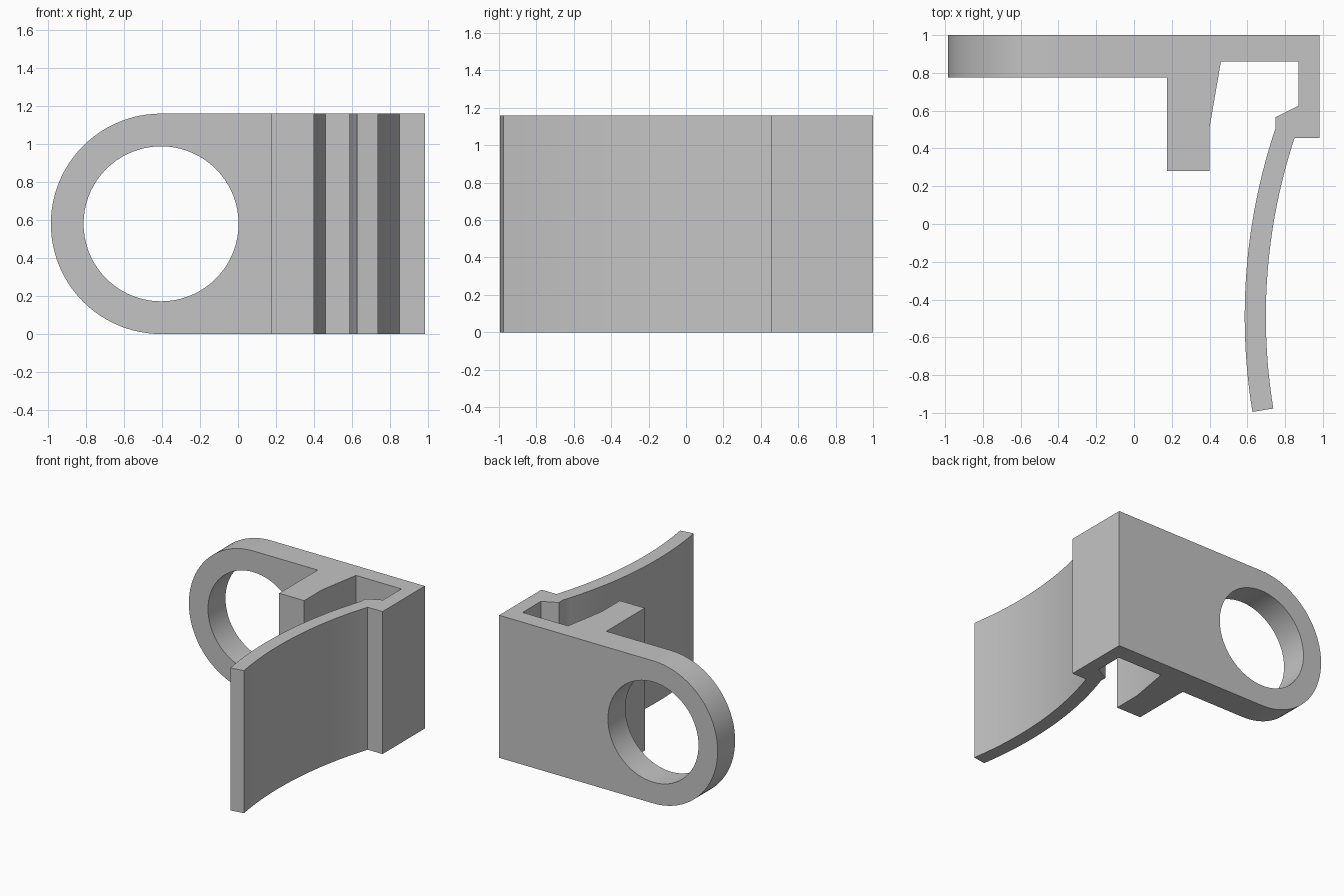
import bpy, bmesh
from math import sin, cos, pi, asin, radians
from mathutils import Vector

cube = bpy.data.objects.get("Cube")
if cube:
    bpy.data.objects.remove(cube)

HEIGHT = 1.16
RADIUS = HEIGHT / 2
EYE_X, HOLE_R = -0.405, 0.408
JOIN_X, PLATE_FRONT, BACK = 0.175, 0.775, 1.0
RIGHT = 0.983


def arc(cx, cy, r, start, end, steps):
    """Points along a circular arc, both ends included."""
    angles = [start + (end - start) * i / steps for i in range(steps + 1)]
    return [(cx + r * cos(a), cy + r * sin(a)) for a in angles]


def prism(bm, loops, place, low, high, open_side):
    """Extrude closed outlines; walls accepted by open_side are left out."""
    caps = [[], []]
    for loop in loops:
        rings = [[bm.verts.new(place(a, b, t)) for a, b in loop] for t in (low, high)]
        n = len(loop)
        for i in range(n):
            j = (i + 1) % n
            for ring, edges in zip(rings, caps):
                edges.append(bm.edges.new((ring[i], ring[j])))
            if not open_side(loop[i], loop[j]):
                bm.faces.new((rings[0][i], rings[0][j], rings[1][j], rings[1][i]))
    axis = Vector(place(0, 0, 1)) - Vector(place(0, 0, 0))
    for edges in caps:
        bmesh.ops.triangle_fill(bm, edges=edges, use_beauty=True, normal=axis)


bm = bmesh.new()

# Rounded mounting plate with a round hole, open where it meets the clip
outline = arc(EYE_X, RADIUS, RADIUS, pi / 2, 3 * pi / 2, 48)
outline += [(JOIN_X, 0), (JOIN_X, HEIGHT)]
hole = arc(EYE_X, RADIUS, HOLE_R, 0, 2 * pi, 72)[:-1]
prism(bm, [outline, hole], lambda x, z, y: (x, y, z), PLATE_FRONT, BACK,
      lambda p, q: p[0] == JOIN_X and q[0] == JOIN_X)

# Clip section: stop block, channel and curved spring arm
CX, CY, R_IN, R_OUT = 3.716, -0.49, 3.13, 3.018
tip = pi + 0.162
inner_arm = arc(CX, CY, R_IN, pi - asin((0.51 - CY) / R_IN), tip, 24)
outer_arm = arc(CX, CY, R_OUT, tip, pi - asin((0.455 - CY) / R_OUT), 24)
section = [(JOIN_X, BACK), (JOIN_X, PLATE_FRONT), (JOIN_X, 0.28), (0.40, 0.28),
           (0.40, 0.51), (0.46, 0.86), (0.87, 0.86), (0.87, 0.625), (0.75, 0.565)]
section += inner_arm + outer_arm + [(RIGHT, 0.455), (RIGHT, BACK)]
prism(bm, [section], lambda x, y, z: (x, y, z), 0, HEIGHT,
      lambda p, q: p == (JOIN_X, BACK) and q == (JOIN_X, PLATE_FRONT))

# Weld the two parts into one solid
bmesh.ops.remove_doubles(bm, verts=bm.verts, dist=0.0005)
bmesh.ops.recalc_face_normals(bm, faces=bm.faces)

mesh = bpy.data.meshes.new("clip_bracket")
bm.to_mesh(mesh)
bm.free()
mesh.shade_smooth()
mesh.set_sharp_from_angle(angle=radians(20))

# Plain grey material
grey = bpy.data.materials.new("plain grey")
grey.use_nodes = True
colour = (0.55, 0.55, 0.55, 1)
grey.diffuse_color = colour
grey.node_tree.nodes["Principled BSDF"].inputs["Base Color"].default_value = colour
mesh.materials.append(grey)

bracket = bpy.data.objects.new("clip_bracket", mesh)
bpy.context.collection.objects.link(bracket)
